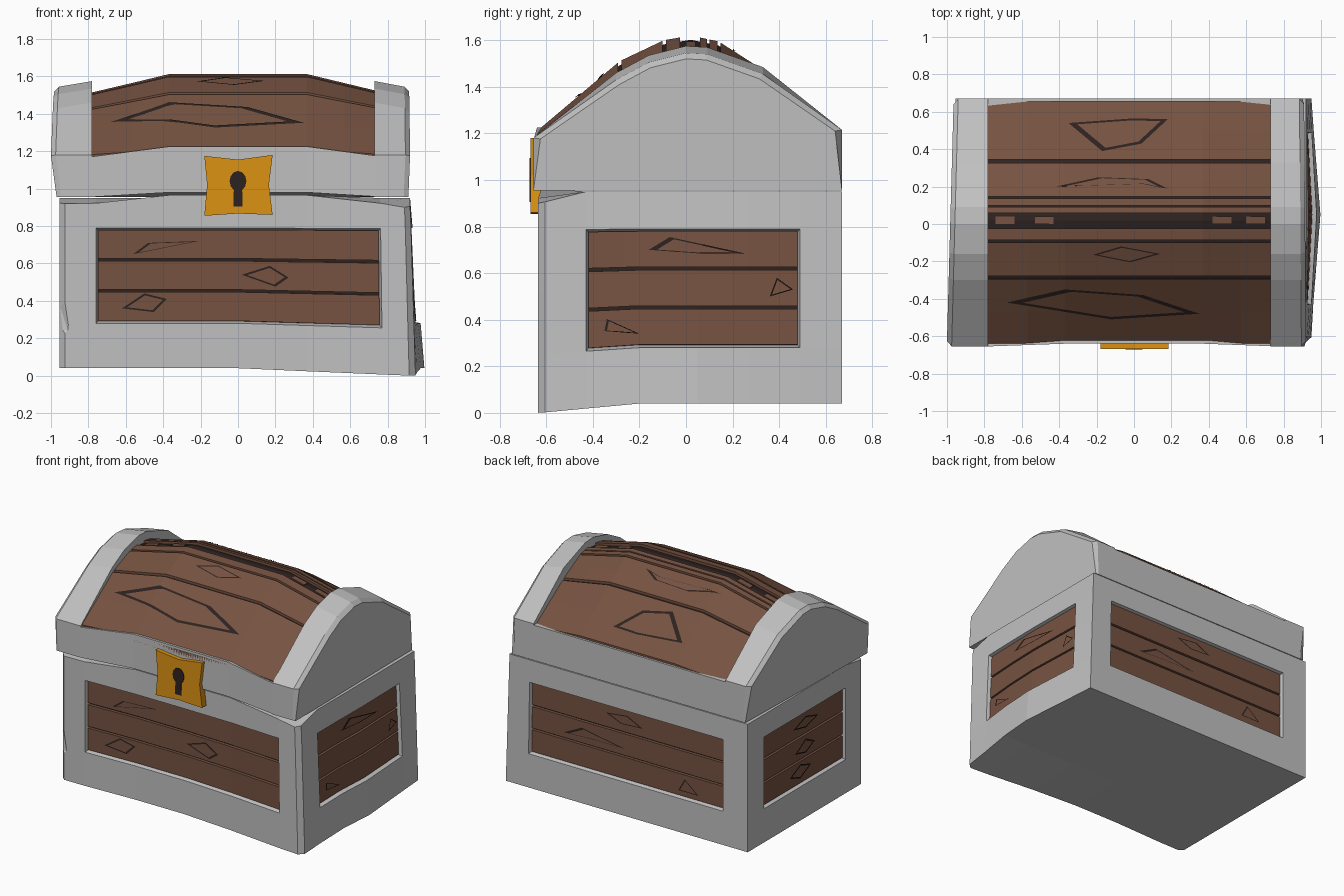
import bpy, bmesh, math
from mathutils import Vector

if "Cube" in bpy.data.objects:
    bpy.data.objects.remove(bpy.data.objects["Cube"])

def material(name, rgb):
    m = bpy.data.materials.new(name)
    m.diffuse_color = (*rgb, 1)
    m.use_nodes = True
    m.node_tree.nodes["Principled BSDF"].inputs["Base Color"].default_value = m.diffuse_color
    return m

GREY = material("grey metal", (0.53, 0.53, 0.53))
WOOD = material("brown wood", (0.18, 0.085, 0.053))
DARK = material("dark gaps", (0.026, 0.016, 0.014))
GOLD = material("gold", (0.72, 0.29, 0.006))

def clamp(t):
    return max(0.0, min(1.0, t))

def hump(x):
    return clamp((0.78 - abs(x)) / 0.41)

def finish(name, bm, *mats, closed=True):
    if closed:
        bmesh.ops.recalc_face_normals(bm, faces=bm.faces[:])
    me = bpy.data.meshes.new(name)
    bm.to_mesh(me)
    bm.free()
    for m in mats:
        me.materials.append(m)
    ob = bpy.data.objects.new(name, me)
    bpy.context.collection.objects.link(ob)
    return ob

def box(lo, hi, cuts=((), (), ())):
    bm = bmesh.new()
    bmesh.ops.create_cube(bm, size=1)
    for v in bm.verts:
        v.co = [l + (c + 0.5) * (h - l) for c, l, h in zip(v.co, lo, hi)]
    slice_up(bm, cuts)
    return bm

def slice_up(bm, cuts):
    for axis, values in enumerate(cuts):
        for c in values:
            p, n = Vector(), Vector()
            p[axis], n[axis] = c, 1
            bmesh.ops.bisect_plane(bm, geom=bm.verts[:] + bm.edges[:] + bm.faces[:],
                                   plane_co=p, plane_no=n)

def loft(loops):
    bm = bmesh.new()
    rings = [[bm.verts.new(p) for p in lp] for lp in loops]
    for a, b in zip(rings, rings[1:]):
        for i in range(len(a)):
            j = (i + 1) % len(a)
            bm.faces.new((a[i], a[j], b[j], b[i]))
    bm.faces.new(rings[0])
    bm.faces.new(rings[-1][::-1])
    return bm

def knot(name, pts, place, k=0.8):
    """Thin polygonal ring laid on a surface by place(u, v)."""
    area = sum(a[0] * b[1] - b[0] * a[1] for a, b in zip(pts, pts[1:] + pts[:1]))
    if area < 0:
        pts = pts[::-1]
    c = Vector((sum(p[0] for p in pts), sum(p[1] for p in pts))) / len(pts)
    dense = [Vector(a).lerp(Vector(b), i / 6) for a, b in zip(pts, pts[1:] + pts[:1]) for i in range(6)]
    bm = bmesh.new()
    outer = [bm.verts.new(place(*p)) for p in dense]
    inner = [bm.verts.new(place(*(c + (p - c) * k))) for p in dense]
    for i in range(len(dense)):
        j = (i + 1) % len(dense)
        bm.faces.new((outer[i], outer[j], inner[j], inner[i]))
    finish(name, bm, DARK, closed=False)

# ---- Body: box with recessed panels, then made crooked ----
XC = (-0.76, -0.37, 0, 0.37, 0.76)
YC = (-0.43, -0.2, 0.05, 0.27, 0.49)
ZC = (0.28, 0.53, 0.79)

def warp_body(p):
    x, y, z = p
    low = 1 - z / 0.95
    dx = (0.03 * low + 0.05 * max(0, 1 - abs(y - 0.05) / 0.6) * low) * clamp(x / 0.92) ** 4
    dy = 0.015 * hump(x) * clamp((-y - 0.4) / 0.2)
    dz = -0.0418 * clamp(x / 0.9) * clamp((-y - 0.2) / 0.43) * (1 - z / 0.9)
    if z > 0.9:
        dz = clamp((-y - 0.43) / 0.2) * (-0.03 + 0.045 * hump(x) - (0.02 if x > 0.8 else 0))
    return Vector((x + dx, y + dy, z + dz))

bm = box((-0.955, -0.635, 0.04), (0.92, 0.67, 0.95))
front_edges = [e for e in bm.edges if all(v.co.y < -0.6 for v in e.verts)
               and abs(e.verts[0].co.z - e.verts[1].co.z) > 0.5]
bmesh.ops.bevel(bm, geom=front_edges, offset=0.03, segments=1, affect='EDGES')
slice_up(bm, (XC, YC, ZC))
bm.normal_update()
for n in ((0, -1, 0), (1, 0, 0), (0, 1, 0), (-1, 0, 0)):
    faces = []
    for f in bm.faces:
        c = f.calc_center_median()
        inside = abs(c.x) < 0.76 if n[1] else -0.43 < c.y < 0.49
        if f.normal.dot(Vector(n)) > 0.99 and inside and 0.28 < c.z < 0.79:
            faces.append(f)
    bmesh.ops.inset_region(bm, faces=faces, thickness=0.012, depth=-0.04,
                           use_boundary=True, use_even_offset=True)
    for f in faces:
        f.material_index = 1
    bm.normal_update()
for v in bm.verts:
    v.co = warp_body(v.co)
body = finish("chest_body", bm, GREY, DARK)

# chip knocked out of the front left corner
bm = bmesh.new()
bmesh.ops.create_icosphere(bm, subdivisions=1, radius=1)
for v in bm.verts:
    v.co = Vector((-0.99 + v.co.x * 0.11, -0.665 + v.co.y * 0.07, 0.32 + v.co.z * 0.17))
chip = finish("chip_cutter", bm, GREY)
chip.hide_render = True
mod = body.modifiers.new("chip", 'BOOLEAN')
mod.object, mod.operation, mod.solver = chip, 'DIFFERENCE', 'EXACT'

# ---- Planks and knots of the four panels (u across, d into the wall, v up) ----
SIDES = {
    "front": (lambda u, d, v: (u, -0.635 + d, v), -0.748, 0.748, [
        [(-0.56, 0.65), (-0.48, 0.71), (-0.21, 0.72)],
        [(0.02, 0.54), (0.17, 0.59), (0.27, 0.53), (0.2, 0.48)],
        [(-0.62, 0.36), (-0.5, 0.44), (-0.38, 0.41), (-0.45, 0.34)]]),
    "right": (lambda u, d, v: (0.92 - d, u, v), -0.418, 0.478, [
        [(-0.16, 0.7), (-0.07, 0.755), (0.25, 0.685), (0.05, 0.685)],
        [(0.36, 0.5), (0.39, 0.58), (0.46, 0.53)],
        [(-0.34, 0.41), (-0.35, 0.36), (-0.2, 0.34)]]),
    "back": (lambda u, d, v: (-u, 0.67 - d, v), -0.748, 0.748, [
        [(-0.17, 0.73), (0.0, 0.75), (0.12, 0.69), (-0.05, 0.68)],
        [(-0.5, 0.5), (-0.36, 0.57), (-0.02, 0.51), (-0.25, 0.51)],
        [(0.4, 0.33), (0.45, 0.42), (0.56, 0.33)]]),
    "left": (lambda u, d, v: (-0.955 + d, -u, v), -0.478, 0.418, [
        [(-0.14, 0.7), (0.0, 0.75), (0.14, 0.71), (0.0, 0.67)],
        [(-0.12, 0.52), (0.0, 0.59), (0.1, 0.54), (0.0, 0.49)],
        [(-0.18, 0.37), (-0.06, 0.43), (0.06, 0.39), (-0.06, 0.33)]]),
}
for side, (place, u0, u1, knots) in SIDES.items():
    ucuts = XC[1:4] if u1 > 0.5 else (-0.27, -0.2, -0.05, 0.05, 0.2, 0.27)
    for i, (v0, v1) in enumerate(((0.293, 0.447), (0.46, 0.613), (0.627, 0.78))):
        bm = box((u0, 0.018, v0), (u1, 0.055, v1), (ucuts, (), ()))
        for v in bm.verts:
            v.co = warp_body(place(*v.co))
        finish(f"{side}_plank_{i + 1}", bm, WOOD)
    for i, pts in enumerate(knots):
        knot(f"{side}_knot_{i + 1}", pts, lambda u, v: warp_body(place(u, 0.012, v)))

# ---- Lid: grey front and back band ----
bm = box((-0.79, -0.655, 0.955), (0.74, 0.67, 1.17), ((-0.37, 0, 0.37), (), ()))
for v in bm.verts:
    h, top = hump(v.co.x), v.co.z > 1.1
    if v.co.y < 0:
        v.co.y += 0.015 * h
        v.co.z += (0.055 if top else 0.025) * h
    elif top:
        v.co.z = 1.205
finish("lid_band", bm, GREY)

# ---- Lid: domed grey end caps with a chamfered outer rim ----
DOME = ((-0.655, 0.955), (-0.655, 1.18), (-0.3, 1.43), (-0.16, 1.505), (0, 1.545),
        (0.09, 1.54), (0.33, 1.455), (0.67, 1.215), (0.67, 0.955))

def cap_loop(x, slant, shrink, lift):
    pts = []
    for y, z in DOME:
        xx = x + slant * ((y + 0.655) / 1.325 * 0.035 + (0.03 if z < 1 else 0))
        s = 1 - shrink if z > 1.1 else 1
        pts.append((xx, 0.01 + (y - 0.01) * s, 1.1 + (z - 1.1) * s + (lift if z > 1.25 else 0)))
    return pts

for side, xo, xi, d in (("left", -1.0, -0.78, 1), ("right", 0.92, 0.73, -0.3)):
    step = 0.025 if xo < 0 else -0.025
    finish(f"lid_{side}_cap", loft([cap_loop(xo, d, 0.045, -0.005), cap_loop(xo + step, d, 0, 0),
                                    cap_loop(xi, 0, 0, 0.03)]), GREY)

# ---- Lid: dark core with curved planks over it ----
ARCH = ((-0.64, 1.21), (-0.285, 1.51), (-0.095, 1.6), (0.02, 1.62),
        (0.14, 1.595), (0.335, 1.47), (0.66, 1.215))

def arch(x, y, drop=0.0):
    for (y0, z0), (y1, z1) in zip(ARCH, ARCH[1:]):
        if y <= y1 or y1 == 0.66:
            z = z0 + (z1 - z0) * (y - y0) / (y1 - y0)
            break
    z -= 0.1 * (1 - hump(x)) * (z - 1.05) / 0.57
    return Vector((x, y, z - drop))

LX = (-0.57, -0.37, 0, 0.37, 0.57)
finish("lid_core", loft([[arch(x, y, 0.018) for y, _ in ARCH] + [(x, 0.65, 1.0), (x, -0.63, 1.0)]
                         for x in (-0.79,) + LX + (0.74,)]), DARK)
PLANKS = ((-0.64, -0.293), (-0.277, -0.1), (-0.085, -0.025), (0.06, 0.09),
          (0.1, 0.135), (0.148, 0.326), (0.344, 0.655))
for i, (y0, y1) in enumerate(PLANKS):
    bm = box((-0.785, y0, 0), (0.735, y1, 1), (LX, ((y0 + y1) / 2,), ()))
    for v in bm.verts:
        v.co = arch(v.co.x, v.co.y, 0.035 * (1 - v.co.z))
    finish(f"lid_plank_{i + 1}", bm, WOOD)

# worn scraps of wood left in the ridge gap
for i, x in enumerate((-0.69, -0.48, 0.47, 0.65)):
    bm = box((x - 0.05, 0.0, 0), (x + 0.05, 0.04, 1))
    for v in bm.verts:
        v.co = arch(v.co.x, v.co.y, 0.025 - 0.015 * v.co.z)
    finish(f"ridge_scrap_{i + 1}", bm, WOOD)

LID_KNOTS = (
    [(-0.68, -0.42), (-0.37, -0.35), (0.05, -0.38), (0.35, -0.48), (-0.12, -0.51)],
    [(-0.22, -0.165), (-0.07, -0.12), (0.14, -0.16), (-0.02, -0.205)],
    [(-0.42, 0.2), (-0.19, 0.25), (0.08, 0.24), (0.18, 0.19), (0.06, 0.215)],
    [(-0.35, 0.54), (0, 0.565), (0.18, 0.56), (0.04, 0.43), (-0.17, 0.39)])
for i, pts in enumerate(LID_KNOTS):
    knot(f"lid_knot_{i + 1}", pts, lambda u, v: arch(u, v, -0.007), 0.84)

# ---- Lock plate and keyhole ----
def plate(name, pts, y0, y1, mat):
    finish(name, loft([[(x, y, z) for x, z in pts] for y in (y0, y1)]), mat)

plate("lock_plate", [(-0.18, 1.175), (0, 1.155), (0.185, 1.18), (0.165, 1.02),
                     (0.185, 0.86), (0, 0.867), (-0.18, 0.855), (-0.165, 1.02)], -0.668, -0.61, GOLD)
hole = [(0.045 * math.sin(a), 1.04 + 0.055 * math.cos(a))
        for a in (math.radians(150 - i * 30) for i in range(11))]
plate("keyhole", hole + [(-0.025, 0.905), (0.025, 0.905)], -0.672, -0.664, DARK)
